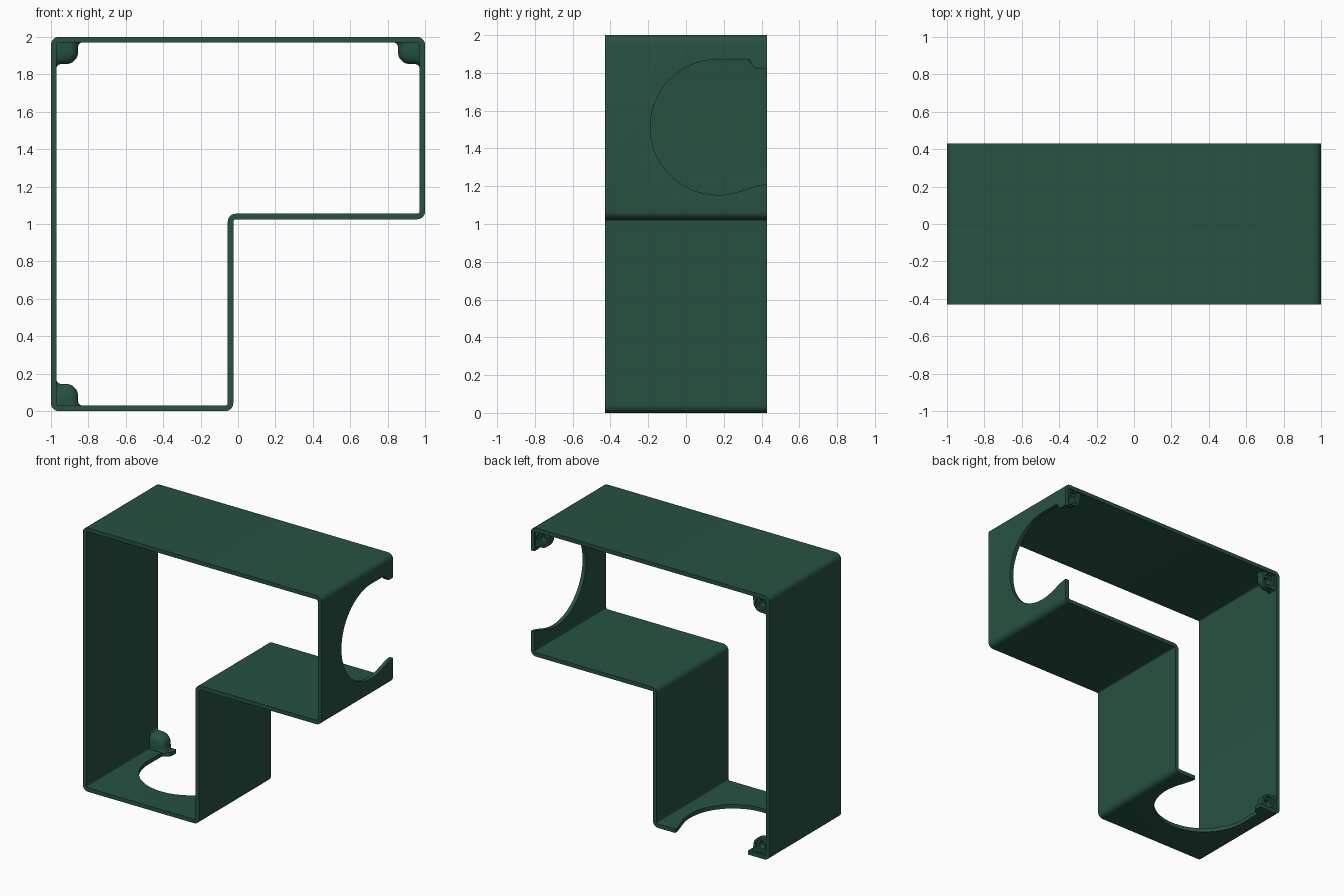
import bpy, bmesh
from math import sin, cos, pi, radians
from mathutils import Vector

if "Cube" in bpy.data.objects:
    bpy.data.objects.remove(bpy.data.objects["Cube"])

W, Y = 0.03, 0.43          # wall thickness, half depth

mat = bpy.data.materials.new("dark_green")
mat.diffuse_color = (0.02, 0.085, 0.055, 1)
mat.use_nodes = True
mat.node_tree.nodes["Principled BSDF"].inputs["Base Color"].default_value = mat.diffuse_color


def loft(name, rings, closed=False):
    """Skin matching rings; cap the ends, or join last to first."""
    bm = bmesh.new()
    vs = [[bm.verts.new(p) for p in r] for r in rings]
    n = len(rings[0])
    for k in range(len(vs) if closed else len(vs) - 1):
        a, b = vs[k], vs[(k + 1) % len(vs)]
        for i in range(n):
            j = (i + 1) % n
            bm.faces.new((a[i], a[j], b[j], b[i]))
    if not closed:
        bm.faces.new(vs[0])
        bm.faces.new(vs[-1])
    bmesh.ops.recalc_face_normals(bm, faces=bm.faces)
    me = bpy.data.meshes.new(name)
    bm.to_mesh(me)
    bm.free()
    ob = bpy.data.objects.new(name, me)
    bpy.context.collection.objects.link(ob)
    return ob


def rounded(corners, radii, seg=6):
    """Right-angled outline with rounded corners."""
    out = []
    for i, c in enumerate(corners):
        c = Vector(c)
        a = (Vector(corners[i - 1]) - c).normalized()
        b = (Vector(corners[(i + 1) % len(corners)]) - c).normalized()
        r = radii[i]
        for k in range(seg + 1):
            t = k / seg * pi / 2
            out.append(c + a * r * (1 - sin(t)) + b * r * (1 - cos(t)))
    return out


def cut(ob, cutters):
    bpy.context.view_layer.objects.active = ob
    for c in cutters:
        m = ob.modifiers.new("cut", 'BOOLEAN')
        m.operation, m.solver, m.object = 'DIFFERENCE', 'EXACT', c
        bpy.ops.object.modifier_apply(modifier=m.name)
        bpy.data.objects.remove(c)


def finish(ob):
    ob.data.materials.clear()
    ob.data.materials.append(mat)
    bpy.ops.object.select_all(action='DESELECT')
    ob.select_set(True)
    bpy.context.view_layer.objects.active = ob
    bpy.ops.object.shade_smooth_by_angle(angle=radians(30))


# L-shaped wall, open at front and back
s, t = -0.025, 1.025
outer = rounded([(-1, 0), (s, 0), (s, t), (1, t), (1, 2), (-1, 2)],
                [.042, .042, .012, .042, .042, .042])
inner = rounded([(-1 + W, W), (s - W, W), (s - W, t + W), (1 - W, t + W),
                 (1 - W, 2 - W), (-1 + W, 2 - W)],
                [.012, .012, .042, .012, .012, .012])
at = lambda pts, y: [(p[0], y, p[1]) for p in pts]
shell = loft("l_shaped_shell", [at(outer, -Y), at(outer, Y),
                                at(inner, Y), at(inner, -Y)], True)

# Round end openings, mirrored across the diagonal of the L
opening = [(.5, 1.82), (.38, 1.82), (.358, 1.83), (.345, 1.85), (.335, 1.87)]
opening += [(.17 + .359 * cos(a), 1.513 + .359 * sin(a))
            for a in (radians(90 + 195 * k / 48) for k in range(49))]
opening += [(.31, 1.18), (.36, 1.197), (.40, 1.207), (.43, 1.21), (.5, 1.21)]
side = loft("side_cutter", [[(x, y, z) for y, z in opening] for x in (.95, 1.05)])
base = loft("base_cutter", [[(1 - z, y, h) for y, z in opening] for h in (-.05, .05)])
cut(shell, [side, base])
finish(shell)

# Screw bosses in three back corners, domed toward the front
half = [(.165, .02), (.165, .029), (.153, .034), (.146, .045)]
arc = [(.08 + .065 * cos(k * pi / 16), .08 + .065 * sin(k * pi / 16)) for k in range(9)]
boss = [(.02, .02)] + half + arc + [(v, u) for u, v in reversed(half)]


def screw_boss(name, cx, cz, sx, sz):
    def ring(y, f):
        return [(cx + sx * (.02 + (u - .02) * f), y, cz + sz * (.02 + (v - .02) * f))
                for u, v in boss]
    ob = loft(name, [ring(.415, 1), ring(.37, 1), ring(.352, .96),
                     ring(.338, .87), ring(.328, .72), ring(.324, .5)])

    def disc(y, r):
        return [(cx + sx * .083 + r * cos(a), y, cz + sz * .083 + r * sin(a))
                for a in (2 * pi * k / 24 for k in range(24))]
    # stepped screw hole
    cut(ob, [loft("hole_cutter", [disc(.45, .045), disc(.395, .045),
                                  disc(.395, .027), disc(.35, .027)])])
    finish(ob)


screw_boss("screw_boss_top_left", -1, 2, 1, -1)
screw_boss("screw_boss_top_right", 1, 2, -1, -1)
screw_boss("screw_boss_bottom_left", -1, 0, 1, 1)
